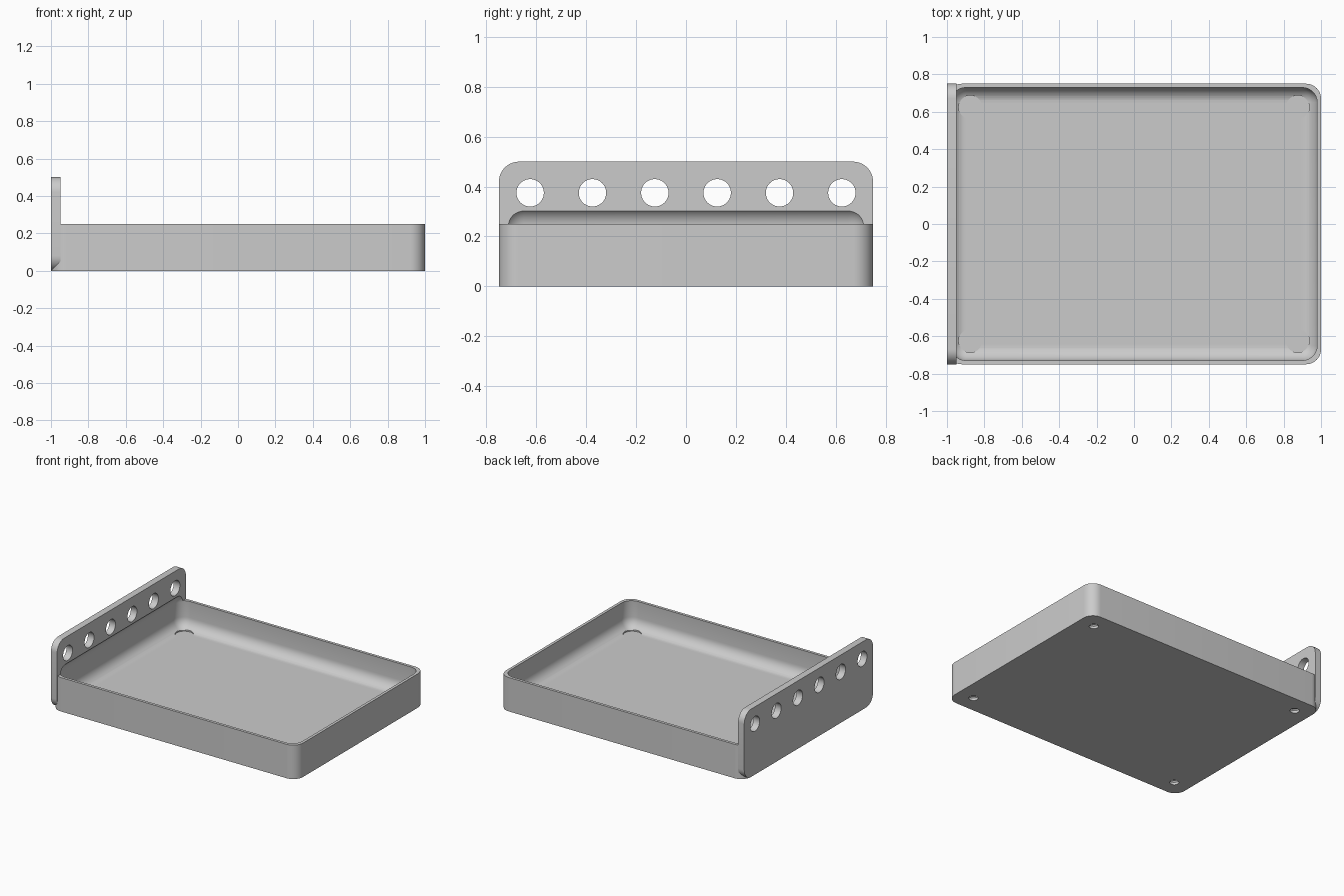
import bpy, bmesh, math
from mathutils import Matrix, Vector

cube = bpy.data.objects.get("Cube")
if cube:
    bpy.data.objects.remove(cube, do_unlink=True)

grey = bpy.data.materials.new("plain_grey")
grey.use_nodes = True
COLOUR = (0.6, 0.6, 0.6, 1)
grey.diffuse_color = COLOUR
grey.node_tree.nodes["Principled BSDF"].inputs["Base Color"].default_value = COLOUR

FLOOR = 0.05
ROUNDING = 0.08


def finish(name, bm):
    mesh = bpy.data.meshes.new(name)
    bm.normal_update()
    bm.to_mesh(mesh)
    bm.free()
    mesh.materials.append(grey)
    obj = bpy.data.objects.new(name, mesh)
    bpy.context.collection.objects.link(obj)
    return obj


def rounded_box(name, low, high, axis=None):
    """Box with the edges along one axis rounded, or all edges if axis is None."""
    low, high = Vector(low), Vector(high)
    bm = bmesh.new()
    bmesh.ops.create_cube(bm, size=1)
    bmesh.ops.scale(bm, vec=high - low, verts=bm.verts)
    bmesh.ops.translate(bm, vec=(low + high) / 2, verts=bm.verts)
    edges = [e for e in bm.edges if axis is None
             or abs((e.verts[0].co - e.verts[1].co)[axis]) > 1e-4]
    bmesh.ops.bevel(bm, geom=edges, offset=ROUNDING, segments=10,
                    profile=0.5, affect='EDGES', clamp_overlap=True)
    return finish(name, bm)


def round_cutter(name, centre, r_low, r_high, depth, axis='Z'):
    bm = bmesh.new()
    turn = Matrix.Rotation(math.pi / 2, 4, 'Y') if axis == 'X' else Matrix()
    bmesh.ops.create_cone(bm, cap_ends=True, segments=40, radius1=r_low,
                          radius2=r_high, depth=depth,
                          matrix=Matrix.Translation(centre) @ turn)
    return finish(name, bm)


def combine(target, other, operation):
    mod = target.modifiers.new("combine", 'BOOLEAN')
    mod.operation, mod.solver, mod.object = operation, 'EXACT', other
    bpy.context.view_layer.objects.active = target
    bpy.ops.object.modifier_apply(modifier=mod.name)
    bpy.data.objects.remove(other, do_unlink=True)


# Tray block and upright end plate
tray = rounded_box("tray_with_end_plate", (-1, -0.75, 0), (1, 0.75, 0.25), axis=2)
plate = rounded_box("end_plate", (-1, -0.75, 0), (-0.95, 0.75, 0.5), axis=0)
combine(tray, plate, 'UNION')

# Hollow with rounded edges, reaching a little into the plate
hollow = rounded_box("hollow", (-0.98, -0.73, FLOOR), (0.98, 0.73, 0.32))
combine(tray, hollow, 'DIFFERENCE')

# Screw holes in the four corners: shaft, sloped seat and head clearance
for x in (-0.875, 0.875):
    for y in (-0.625, 0.625):
        for name, z, r_low, r_high, depth in (
                ("shaft", 0, 0.031, 0.031, 0.08),
                ("seat", FLOOR - 0.016, 0.03, 0.0625, 0.032),
                ("clearance", FLOOR + 0.02, 0.0625, 0.0625, 0.042)):
            cutter = round_cutter(name, (x, y, z), r_low, r_high, depth)
            combine(tray, cutter, 'DIFFERENCE')

# Row of round holes through the plate
for i in range(6):
    spot = (-0.975, -0.625 + 0.25 * i, 0.375)
    combine(tray, round_cutter("plate_hole", spot, 0.055, 0.055, 0.2, 'X'), 'DIFFERENCE')

# Smooth curves, sharp rims
bpy.ops.object.select_all(action='DESELECT')
tray.select_set(True)
bpy.context.view_layer.objects.active = tray
bpy.ops.object.shade_smooth_by_angle(angle=math.radians(30))
